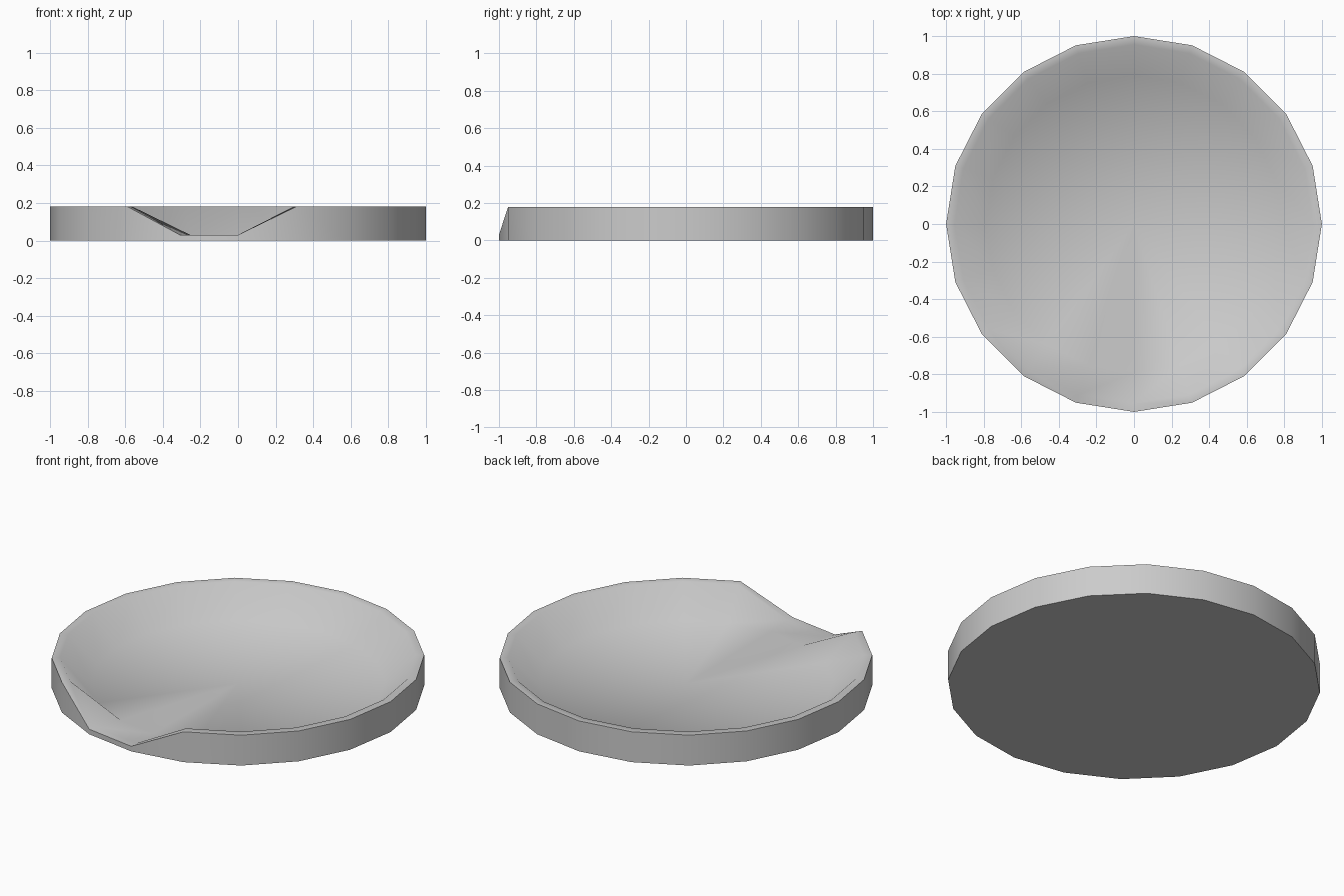
import bpy, bmesh
from math import cos, sin, radians

if "Cube" in bpy.data.objects:
    bpy.data.objects.remove(bpy.data.objects["Cube"])

SIDES = 20
HEIGHT = 0.18
NOTCH = (14, 15)          # rim points lowered to form the pouring lip
LIP_Z = 0.03

bm = bmesh.new()


def ring(radius, z, notched=False):
    verts = []
    for i in range(SIDES):
        a = radians(i * 360 / SIDES)
        h = LIP_Z if notched and i in NOTCH else z
        verts.append(bm.verts.new((radius * cos(a), radius * sin(a), h)))
    return verts


def bridge(lower, upper):
    # triangulated band with a consistent diagonal
    for i in range(SIDES):
        j = (i + 1) % SIDES
        bm.faces.new((lower[i], lower[j], upper[i]))
        bm.faces.new((lower[j], upper[j], upper[i]))


# Outer wall, flat rim, sloping inner wall
base = ring(1.0, 0.0)
rim_outer = ring(1.0, HEIGHT, True)
rim_inner = ring(0.955, HEIGHT, True)
floor = ring(0.79, 0.025)
for a, b in zip((base, rim_outer, rim_inner), (rim_outer, rim_inner, floor)):
    # swap diagonals on the inner wall so the lip creases on its left side
    if a is rim_inner:
        for i in range(SIDES):
            j = (i + 1) % SIDES
            bm.faces.new((a[i], a[j], b[j]))
            bm.faces.new((a[i], b[j], b[i]))
    else:
        bridge(a, b)

# Dish floor and underside
centre = bm.verts.new((0, 0, 0.02))
for i in range(SIDES):
    bm.faces.new((floor[i], floor[(i + 1) % SIDES], centre))
bm.faces.new(base[::-1])
bmesh.ops.recalc_face_normals(bm, faces=bm.faces)

mesh = bpy.data.meshes.new("shallow_dish")
bm.to_mesh(mesh)
bm.free()
dish = bpy.data.objects.new("shallow_dish", mesh)
bpy.context.collection.objects.link(dish)
bpy.context.view_layer.objects.active = dish
dish.select_set(True)
bpy.ops.object.shade_smooth_by_angle(angle=radians(50))
